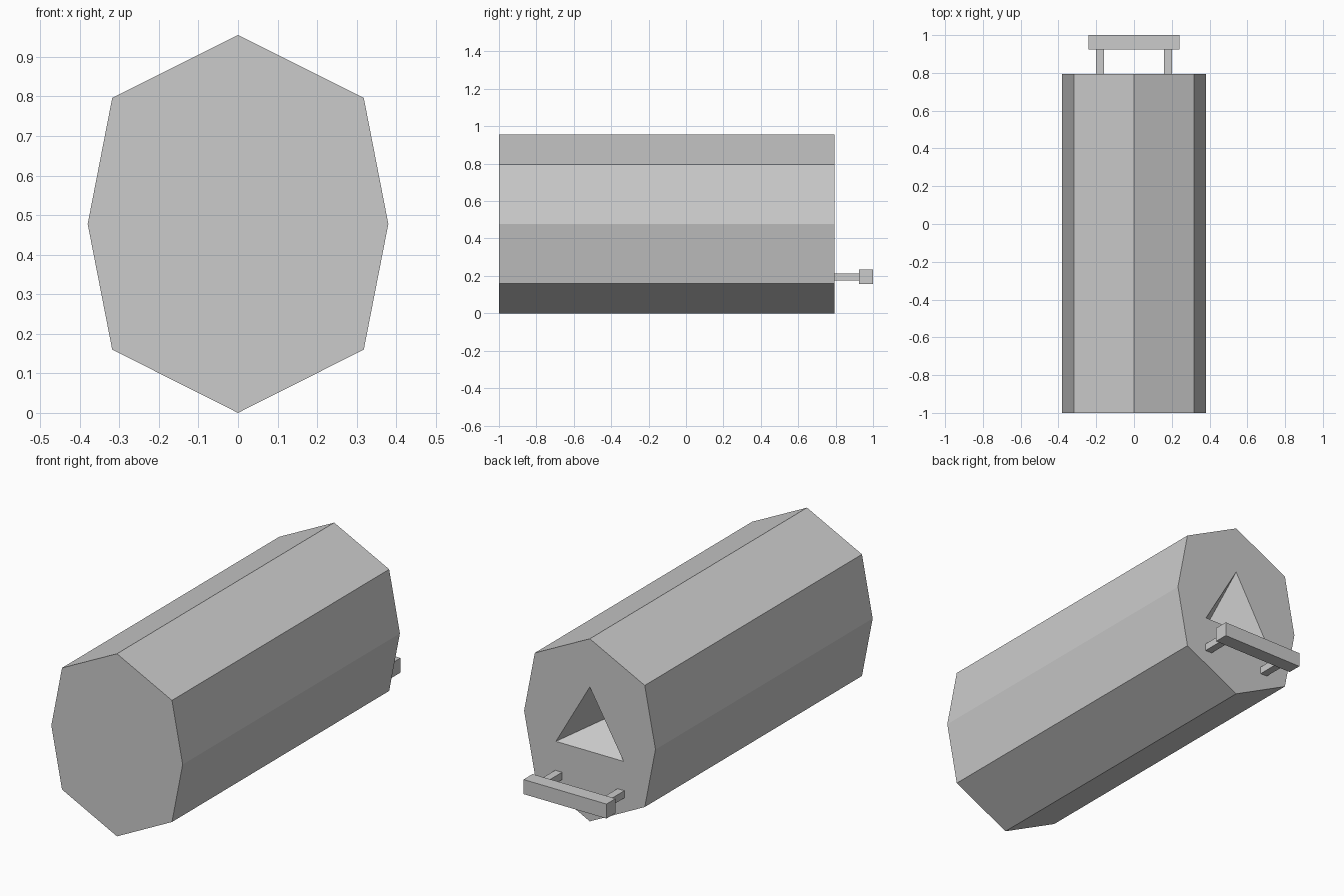
import bpy, bmesh
from mathutils import Vector

cube = bpy.data.objects.get("Cube")
if cube:
    bpy.data.objects.remove(cube, do_unlink=True)

grey = bpy.data.materials.new("plain grey")
grey.use_nodes = True
colour = (0.6, 0.6, 0.6, 1)
grey.diffuse_color = colour
grey.node_tree.nodes["Principled BSDF"].inputs["Base Color"].default_value = colour

FRONT, BACK = -1.0, 0.795
MID = 0.4775


def finish(name, bm):
    bmesh.ops.recalc_face_normals(bm, faces=bm.faces)
    mesh = bpy.data.meshes.new(name)
    bm.to_mesh(mesh)
    bm.free()
    mesh.materials.append(grey)
    obj = bpy.data.objects.new(name, mesh)
    bpy.context.collection.objects.link(obj)
    return obj


def box(name, low, high):
    low, high = Vector(low), Vector(high)
    bm = bmesh.new()
    bmesh.ops.create_cube(bm, size=1)
    bmesh.ops.scale(bm, vec=high - low, verts=bm.verts)
    bmesh.ops.translate(bm, vec=(low + high) / 2, verts=bm.verts)
    return finish(name, bm)


# Eight-sided body with a pointed three-sided recess in its back end
half = [(0, 0), (0.318, 0.16), (0.38, MID), (0.318, 0.796), (0, 0.955)]
outline = half + [(-x, z) for x, z in reversed(half[1:-1])]
hole = [(0, 0.703), (0.196, 0.366), (-0.196, 0.366)]

bm = bmesh.new()
front = [bm.verts.new((x, FRONT, z)) for x, z in outline]
back = [bm.verts.new((x, BACK, z)) for x, z in outline]
rim = [bm.verts.new((x, BACK, z)) for x, z in hole]
tip = bm.verts.new((0, BACK - 0.25, MID))
bm.faces.new(front)
for i in range(len(outline)):
    j = (i + 1) % len(outline)
    bm.faces.new((front[i], front[j], back[j], back[i]))

# Back end split into three flat pieces around the recess
top, left, right = rim
bm.faces.new((back[4], top, left, back[1], back[2], back[3]))
bm.faces.new((back[4], top, right, back[7], back[6], back[5]))
bm.faces.new((back[0], back[1], left, right, back[7]))
for i in range(3):
    bm.faces.new((rim[i], rim[(i + 1) % 3], tip))
finish("body", bm)

# Crossbar carried on two short pegs
box("crossbar", (-0.24, 0.925, 0.157), (0.24, 1.0, 0.233))
for side, x in (("left", 0.18), ("right", -0.18)):
    box(side + "_peg", (x - 0.02, BACK - 0.01, 0.176), (x + 0.02, 0.93, 0.214))
